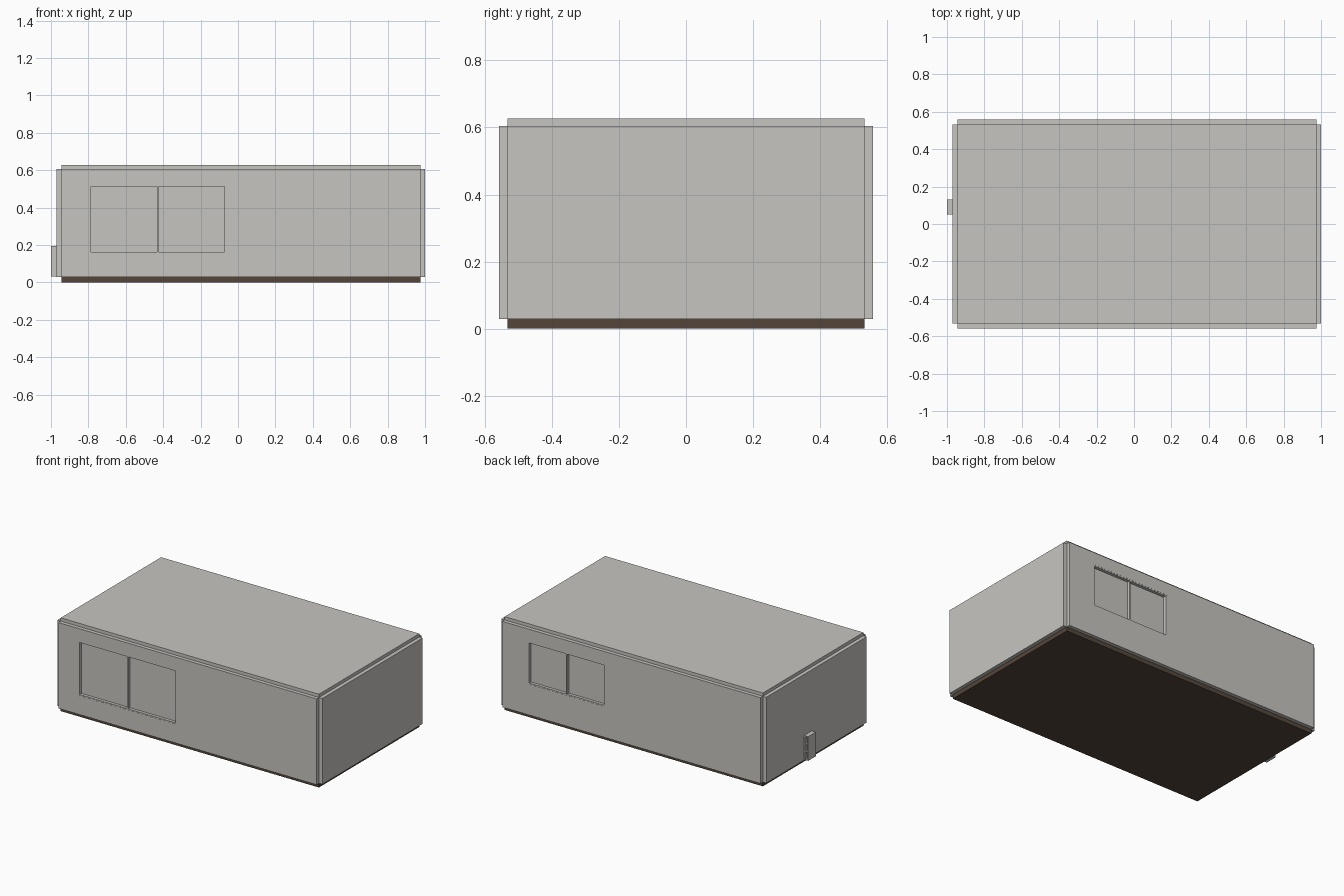
import bpy

cube = bpy.data.objects.get("Cube")
if cube:
    bpy.data.objects.remove(cube, do_unlink=True)


def material(name, rgb):
    m = bpy.data.materials.new(name)
    m.use_nodes = True
    m.diffuse_color = (*rgb, 1)
    m.node_tree.nodes["Principled BSDF"].inputs["Base Color"].default_value = (*rgb, 1)
    return m


GREY = material("warm grey plaster", (0.57, 0.56, 0.53))
BROWN = material("dark brown floor", (0.089, 0.061, 0.042))


def box(name, x, y, z, mat=GREY):
    """Box from its (min, max) range along each axis."""
    corners = [(a, b, c) for a in x for b in y for c in z]
    faces = [(0, 1, 3, 2), (4, 6, 7, 5), (0, 4, 5, 1),
             (2, 3, 7, 6), (0, 2, 6, 4), (1, 5, 7, 3)]
    mesh = bpy.data.meshes.new(name)
    mesh.from_pydata(corners, [], faces)
    mesh.materials.append(mat)
    obj = bpy.data.objects.new(name, mesh)
    bpy.context.collection.objects.link(obj)
    return obj


def cut(obj, cutter):
    """Cut one box out of another and discard the cutter."""
    mod = obj.modifiers.new("opening", 'BOOLEAN')
    mod.operation = 'DIFFERENCE'
    mod.solver = 'EXACT'
    mod.object = cutter
    graph = bpy.context.evaluated_depsgraph_get()
    obj_mesh = bpy.data.meshes.new_from_object(obj.evaluated_get(graph))
    obj.modifiers.clear()
    obj.data = obj_mesh
    bpy.data.objects.remove(cutter, do_unlink=True)


# Room extents: inner faces, wall thickness, floor and ceiling heights
X0, X1, Y = -0.945, 0.975, 0.533
T = 0.025
FLOOR, CEIL, TOP = 0.028, 0.605, 0.627

box("floor", (X0, X1), (-Y, Y), (0, FLOOR), BROWN)
box("ceiling", (X0, X1), (-Y, Y), (CEIL, TOP))
box("right_wall", (X0 - T, X0), (-Y, Y), (FLOOR, CEIL))
box("left_wall", (X1, X1 + T), (-Y, Y), (FLOOR, CEIL))


def window_wall(side, sign, wx, wz):
    """Wall with a two-pane window; sign is the outward y direction."""
    def depth(a, b):
        return tuple(sorted((sign * (Y + a), sign * (Y + b))))

    wall = box(side + "_wall", (X0, X1), depth(0, T), (FLOOR, CEIL))
    cut(wall, box("cutter", wx, depth(-T, 2 * T), wz))
    f = 0.008
    bar = depth(0, T - 0.001)
    mid = sum(wx) / 2
    for i, z in enumerate((wz[0], wz[1] - f)):
        box(f"{side}_window_rail_{i}", wx, bar, (z, z + f))
    for i, x in enumerate((wx[0], mid - f / 2, wx[1] - f)):
        box(f"{side}_window_post_{i}", (x, x + f), bar, (wz[0] + f, wz[1] - f))
    box(side + "_window_pane", (wx[0] + f, wx[1] - f), depth(0, 0.004),
        (wz[0] + f, wz[1] - f))


window_wall("front", -1, (-0.795, -0.065), (0.155, 0.52))
window_wall("back", 1, (0.21, 0.785), (0.235, 0.52))

# Small cabinet on the right wall, with three openings towards the back
CX, CY, CZ = (-1.0, X0 - T), (0.05, 0.13), (0.032, 0.195)
cabinet = box("side_cabinet", CX, CY, CZ)
rim = 0.007
step = (CZ[1] - CZ[0] - rim) / 3
for i in range(3):
    z = CZ[0] + rim + i * step
    cut(cabinet, box("cutter", (CX[0] + rim, CX[1] - rim),
                     (CY[1] - 0.02, CY[1] + 0.02), (z, z + step - rim)))
# Shallow recessed panel on the cabinet's front side
cut(cabinet, box("cutter", (CX[0] + rim, CX[1] - rim),
                 (CY[0] - 0.02, CY[0] + 0.005), (CZ[0] + rim, CZ[1] - rim)))
